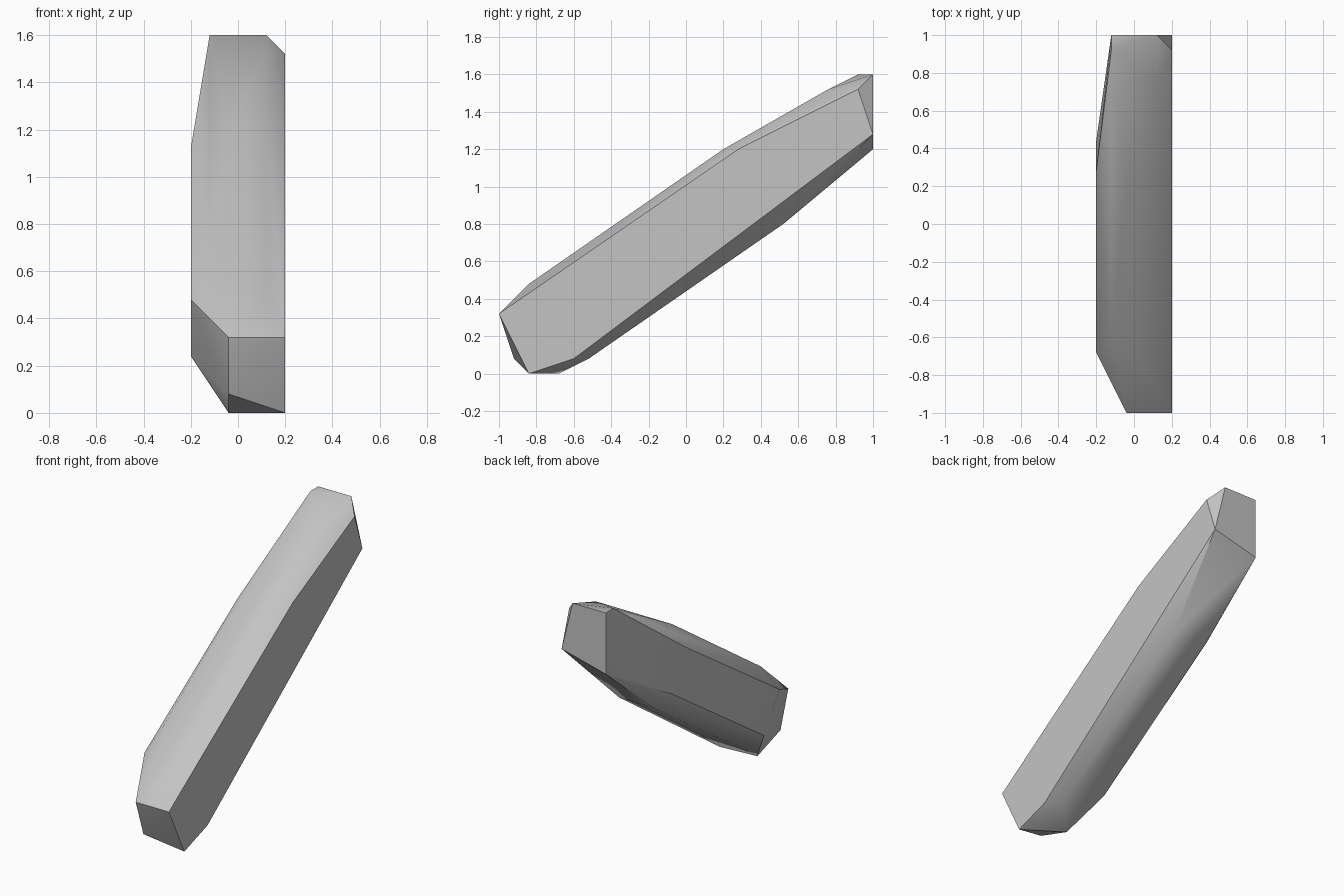
import bpy
import bmesh
from math import radians

default_cube = bpy.data.objects.get("Cube")
if default_cube:
    bpy.data.objects.remove(default_cube, do_unlink=True)

GRID = 0.04  # all corners sit on this lattice

# One matte grey for the whole shard
grey = bpy.data.materials.new("stone_grey")
grey.use_nodes = True
colour = (0.55, 0.55, 0.55, 1.0)
grey.diffuse_color = colour
shader = next(n for n in grey.node_tree.nodes if n.type == "BSDF_PRINCIPLED")
shader.inputs["Base Color"].default_value = colour
shader.inputs["Roughness"].default_value = 0.8

# Lengthwise cross-sections from side to side: {x: [(y, z), ...]} in lattice steps
sections = {
    # broad flat side
    5: [(-25, 8), (7, 30), (23, 38), (25, 32), (-15, 2), (-21, 0)],
    # shoulder beside the flat side
    3: [(25, 40), (19, 38), (5, 30), (-21, 12), (-13, 2), (13, 20)],
    # ridge and lower tip
    -1: [(5, 30), (-25, 8), (-23, 2), (-17, 0)],
    # opposite shoulder
    -3: [(23, 40), (25, 40), (25, 30), (13, 20), (-15, 16)],
    # narrow flat side
    -5: [(7, 28), (11, 22), (-13, 6), (-17, 12)],
}


def build_hull(name, sections, material):
    """Wrap the cross-sections in a convex faceted skin."""
    bm = bmesh.new()
    for x, outline in sections.items():
        for y, z in outline:
            bm.verts.new((x * GRID, y * GRID, z * GRID))
    hull = bmesh.ops.convex_hull(bm, input=bm.verts[:])
    spare = set(hull["geom_interior"]) | set(hull["geom_unused"])
    spare_verts = [v for v in spare if isinstance(v, bmesh.types.BMVert)]
    bmesh.ops.delete(bm, geom=spare_verts, context="VERTS")
    # Merge coplanar triangles into clean flat facets
    bmesh.ops.dissolve_limit(bm, angle_limit=radians(1),
                             verts=bm.verts[:], edges=bm.edges[:])
    bmesh.ops.recalc_face_normals(bm, faces=bm.faces[:])
    mesh = bpy.data.meshes.new(name)
    bm.to_mesh(mesh)
    bm.free()
    mesh.materials.append(material)
    obj = bpy.data.objects.new(name, mesh)
    bpy.context.collection.objects.link(obj)
    return obj


# Slanted faceted shard, smooth over the gentle edges only
shard = build_hull("slanted_shard", sections, grey)
bpy.ops.object.select_all(action="DESELECT")
shard.select_set(True)
bpy.context.view_layer.objects.active = shard
bpy.ops.object.shade_smooth_by_angle(angle=radians(30))
